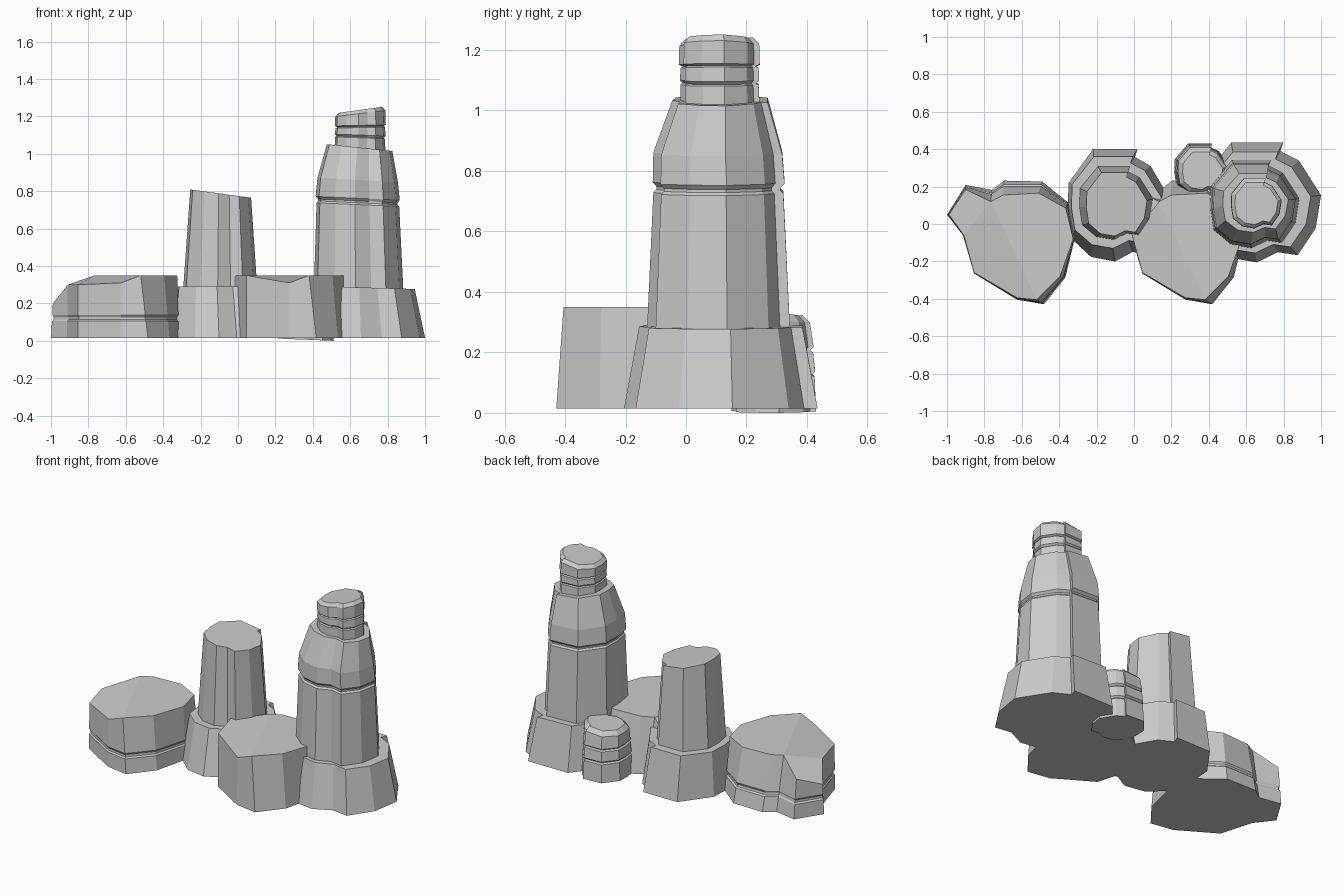
import bpy, bmesh

# Shared chipped outline of every column, normalised to -1..1
OUTLINE = [(-.5, 1), (.37, 1), (.32, .86), (.63, .70), (1, .12), (.91, -.43), (.61, -.88),
           (.28, -.83), (-.07, -1), (-.54, -.92), (-.92, -.6), (-1, -.1), (-.98, .4)]


def loft(name, rings, caps=None):
    """Skin a stack of equal-length rings; caps are index groups for the top."""
    bm = bmesh.new()
    vs = [[bm.verts.new(p) for p in r] for r in rings]
    n = len(vs[0])
    for a, b in zip(vs, vs[1:]):
        for i in range(n):
            j = (i + 1) % n
            bm.faces.new((a[i], a[j], b[j], b[i]))
    bm.faces.new(vs[0][::-1])
    for c in caps or [range(n)]:
        bm.faces.new([vs[-1][i] for i in c])
    bmesh.ops.recalc_face_normals(bm, faces=bm.faces)
    me = bpy.data.meshes.new(name)
    bm.to_mesh(me)
    bm.free()
    ob = bpy.data.objects.new(name, me)
    bpy.context.collection.objects.link(ob)
    return ob


def column(name, levels):
    """Each level: x min, x max, y min, y max, z, tilt along x."""
    rings = []
    for x0, x1, y0, y1, z, t in levels:
        rings.append([((x0 + x1) / 2 + u * (x1 - x0) / 2,
                       (y0 + y1) / 2 + v * (y1 - y0) / 2, z + t * u) for u, v in OUTLINE])
    loft(name, rings)


# Low flat rocks
BASE = [(-1, .05), (-.90, .21), (-.76, .185), (-.695, .235), (-.49, .23), (-.35, .115),
        (-.315, -.07), (-.365, -.285), (-.48, -.43), (-.625, -.405), (-.855, -.265), (-.915, -.06)]
TOP = [(-.99, .05, .20), (-.90, .185, .26), (-.765, .12, .35), (-.70, .155, .35),
       (-.51, .165, .35), (-.365, .085, .35), (-.325, -.08, .35), (-.395, -.28, .35),
       (-.52, -.405, .35), (-.625, -.395, .31), (-.855, -.26, .30), (-.91, -.06, .30)]


def rock(name, dx, grooved, front_z):
    top = [(x, y, front_z if i in (10, 11) else z) for i, (x, y, z) in enumerate(TOP)]
    steps = [(.015, 1)]
    if grooved:
        steps += [(.105, 1), (.113, .975), (.127, .975), (.138, 1)]
    rings = []
    for z, s in steps:
        ring = []
        for (bx, by), (tx, ty, tz) in zip(BASE, top):
            k = z / tz
            x, y = bx + (tx - bx) * k, by + (ty - by) * k
            ring.append((-.64 + (x + .64) * s + dx, -.08 + (y + .08) * s, z))
        rings.append(ring)
    rings.append([(x + dx, y, z) for x, y, z in top])
    loft(name, rings, [range(2, 9), (8, 9, 10, 11, 2), (11, 0, 1, 2)])


rock("left_rock", 0, True, .30)
rock("front_rock", .9, False, .35)

# Middle pillar on its pedestal
column("middle_pedestal", [(-.355, .19, -.20, .40, .015, 0), (-.335, .145, -.13, .36, .29, 0)])
column("middle_pillar", [(-.295, .105, -.085, .31, .25, 0), (-.255, .07, -.065, .275, .787, -.022)])

# Tall pillar: pedestal, grooved shaft with shoulder, and cap
column("tall_pedestal", [(.36, 1.0, -.205, .435, .015, 0), (.39, .945, -.155, .385, .285, -.008)])
column("tall_shaft", [(.405, .885, -.13, .345, .25, 0),
                      (.42, .862, -.108, .322, .728, -.01),
                      (.428, .852, -.098, .312, .738, -.01),
                      (.428, .852, -.098, .312, .748, -.01),
                      (.415, .865, -.110, .326, .762, -.01),
                      (.425, .855, -.108, .318, .86, -.012),
                      (.475, .825, -.045, .27, 1.033, -.018)])
column("tall_cap", [(.515, .79, -.02, .245, .99, 0),
                    (.52, .785, -.018, .24, 1.085, -.005),
                    (.527, .778, -.01, .232, 1.09, -.005),
                    (.518, .79, -.02, .242, 1.10, -.005),
                    (.522, .785, -.018, .24, 1.14, .003),
                    (.53, .777, -.01, .23, 1.145, .003),
                    (.518, .79, -.024, .244, 1.152, .003),
                    (.52, .788, -.022, .242, 1.215, .016),
                    (.54, .77, -.003, .222, 1.235, .016)])

# Small stump at the back
column("back_stump", [(.215, .51, .15, .43, .006, -.006),
                      (.222, .505, .155, .425, .12, -.004),
                      (.232, .495, .165, .415, .127, -.004),
                      (.222, .505, .155, .427, .138, -.004),
                      (.228, .50, .16, .42, .20, 0),
                      (.238, .49, .17, .41, .207, 0),
                      (.228, .50, .16, .422, .217, 0),
                      (.235, .495, .165, .41, .295, .008),
                      (.26, .475, .185, .385, .32, .008)])
